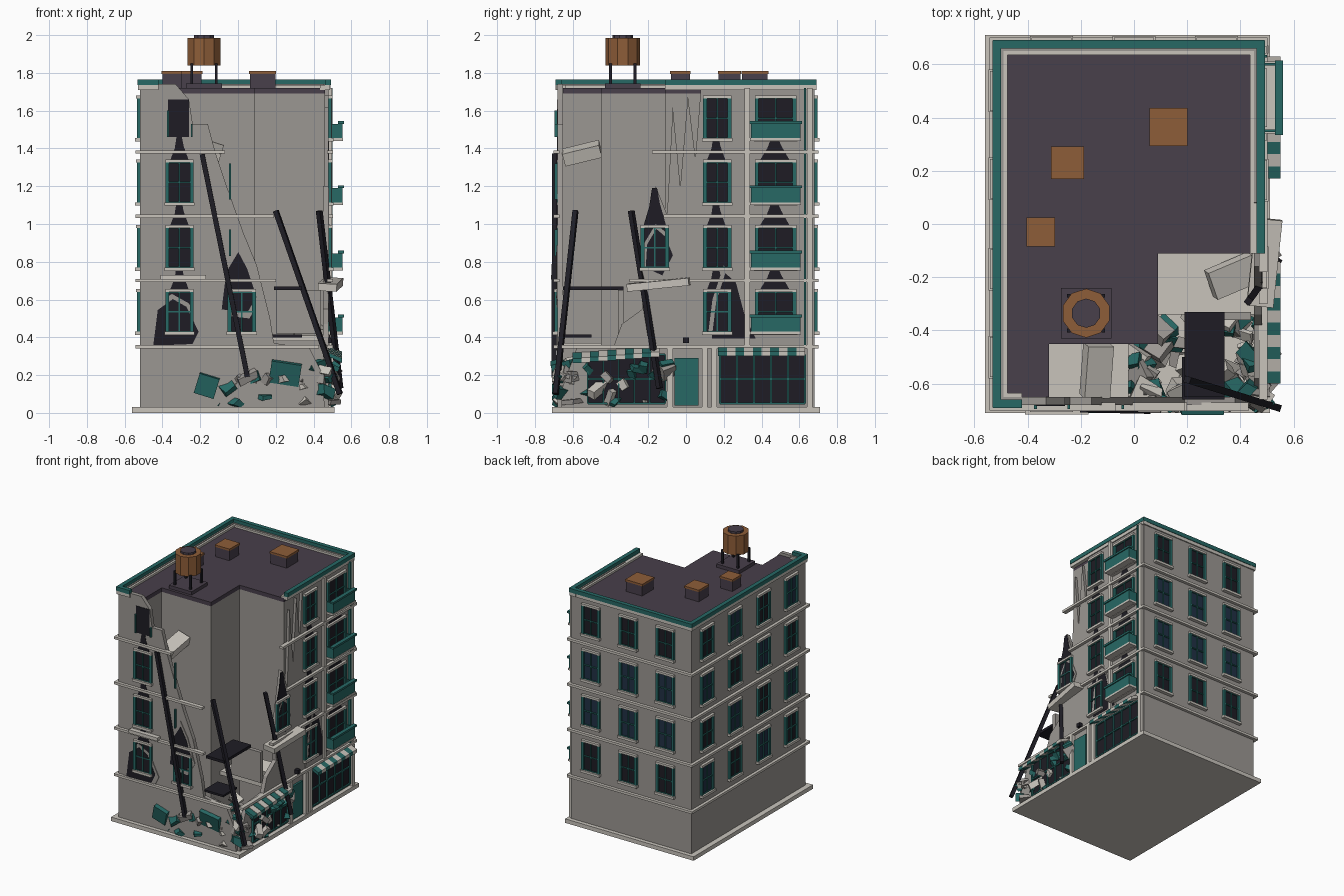
import bpy, bmesh, math, random
from mathutils import Vector, Matrix, Euler

if "Cube" in bpy.data.objects:
    bpy.data.objects.remove(bpy.data.objects["Cube"])

random.seed(4)
COL = {'wall': (.33, .31, .29), 'light': (.58, .55, .50), 'teal': (.02, .14, .13), 'dark': (.013, .012, .018),
       'roof': (.065, .05, .07), 'wood': (.27, .11, .04), 'glass': (.015, .03, .06)}
MATS = {}
for k, c in COL.items():
    MATS[k] = bpy.data.materials.new(k)
    MATS[k].diffuse_color = (*c, 1)
parts = {}


def part(name, mat):
    return parts.setdefault(name, (bmesh.new(), mat))[0]


def box(name, mat, lo, hi, rot=None):
    lo, hi = Vector(lo), Vector(hi)
    m = Matrix.Translation((lo + hi) / 2)
    if rot:
        m = m @ Euler(rot).to_matrix().to_4x4()
    d = hi - lo
    bmesh.ops.create_cube(part(name, mat), size=1, matrix=m @ Matrix.Diagonal((abs(d.x), abs(d.y), abs(d.z), 1)))


def prism(name, mat, pts, vec):
    bm = part(name, mat)
    a = [bm.verts.new(p) for p in pts]
    b = [bm.verts.new(Vector(p) + Vector(vec)) for p in pts]
    bm.faces.new(a)
    bm.faces.new(b[::-1])
    for i in range(len(a)):
        j = (i + 1) % len(a)
        bm.faces.new((a[j], a[i], b[i], b[j]))


def beam(name, mat, p, q, t):
    p, q = Vector(p), Vector(q)
    m = Matrix.Translation((p + q) / 2) @ (q - p).to_track_quat('Z', 'Y').to_matrix().to_4x4()
    bmesh.ops.create_cube(part(name, mat), size=1, matrix=m @ Matrix.Diagonal((t, t, (q - p).length, 1)))


def cyl(name, mat, x, y, z0, z1, r, n):
    bmesh.ops.create_cone(part(name, mat), cap_ends=True, segments=n, radius1=r, radius2=r, depth=z1 - z0,
                          matrix=Matrix.Translation((x, y, (z0 + z1) / 2)))


# face coordinates: a along the wall, o outwards, z up
FACE = {'front': lambda a, o, z: (a, -.68 - o, z), 'back': lambda a, o, z: (a, .68 + o, z),
        'left': lambda a, o, z: (-.52 - o, a, z), 'right': lambda a, o, z: (.48 + o, a, z)}


def fbox(name, mat, f, a0, a1, z0, z1, o0, o1):
    box(name, mat, FACE[f](a0, o0, z0), FACE[f](a1, o1, z1))


def fpoly(name, mat, f, pts, o0, o1):
    base = [Vector(FACE[f](a, o0, z)) for a, z in pts]
    prism(name, mat, base, Vector(FACE[f](0, o1, 0)) - Vector(FACE[f](0, o0, 0)))


def grid(name, f, a0, a1, z0, z1, nx, nz, o=.012, t=.008):
    for i in range(nx + 1):
        a = a0 + (a1 - a0) * i / nx
        fbox(name, 'teal', f, a - t / 2, a + t / 2, z0, z1, 0, o)
    for i in range(nz + 1):
        z = z0 + (z1 - z0) * i / nz
        fbox(name, 'teal', f, a0, a1, z - t / 2, z + t / 2, 0, o)


def window(f, a, z, w=.13, h=.21, glass='dark'):
    fbox('window_panes_' + glass, glass, f, a - w / 2, a + w / 2, z, z + h, -.002, .004)
    grid('window_frames', f, a - w / 2, a + w / 2, z, z + h, 2, 2)
    for s in (-1, 1):
        fbox('window_casings', 'teal', f, a + s * w / 2 - .01, a + s * w / 2 + .01, z, z + h, 0, .016)
    fbox('window_sills', 'light', f, a - w / 2 - .015, a + w / 2 + .015, z - .018, z, 0, .026)
    fbox('window_lintels', 'light', f, a - w / 2 - .01, a + w / 2 + .01, z + h, z + h + .016, 0, .02)


def spike(f, a, z, w=.1, h=.13):
    fpoly('broken_gaps', 'dark', f, [(a - w / 2, z), (a + w / 2, z), (a + w * .22, z + h * .6),
                                     (a + .012, z + h), (a - .015, z + h), (a - w * .25, z + h * .5)], -.002, .003)


# plinth, core with torn-out corner, roof
box('plinth', 'light', (-.56, -.71, 0), (.51, .71, .03))
notch = [(-.50, -.66), (-.32, -.66), (-.32, -.45), (.09, -.45), (.09, -.11), (.46, -.11), (.46, .66), (-.50, .66)]
prism('building_core', 'wall', [(x, y, .03) for x, y in notch], (0, 0, 1.66))
prism('roof_deck', 'roof', [(x, y, 1.69) for x, y in notch], (0, 0, .03))

# outer walls; front and right have torn edges
box('left_wall', 'wall', (-.52, -.68, .03), (-.49, .68, 1.74))
box('back_wall', 'wall', (-.52, .65, .03), (.48, .68, 1.74))
fpoly('front_wall', 'wall', 'front', [(-.52, .03), (.46, .03), (.44, .22), (.38, .34), (.19, .37), (.17, .5), (.10, .78),
      (.03, .95), (-.06, 1.2), (-.12, 1.38), (-.16, 1.53), (-.24, 1.53), (-.26, 1.66), (-.33, 1.74), (-.52, 1.74)], 0, -.03)
fpoly('right_wall', 'wall', 'right', [(.68, .03), (.68, 1.74), (.08, 1.74), (.05, 1.35), (.01, 1.68), (-.03, 1.2),
      (-.07, 1.62), (-.10, 1.05), (-.16, 1.2), (-.24, .78), (-.23, .55), (-.34, .47), (-.38, .36), (-.58, .34), (-.66, .12), (-.66, .03)], 0, -.03)

# belt courses and top cornice
for z, fe, rs in ((.35, .43, -.66), (.70, .2, -.3), (1.04, .19, -.12), (1.38, -.07, -.18)):
    for f, a0, a1 in (('left', -.7, .7), ('back', -.54, .5), ('front', -.54, fe), ('right', rs, .7)):
        fbox('belt_courses', 'light', f, a0, a1, z - .008, z + .01, -.01, .022)
for f, a0, a1 in (('left', -.69, .69), ('back', -.53, .49), ('front', -.53, -.42), ('right', -.11, .69)):
    fbox('cornice', 'teal', f, a0, a1, 1.735, 1.765, -.02, .012)
    fbox('cornice_lower', 'light', f, a0, a1, 1.71, 1.735, -.045, .008)
box('fallen_belt', 'light', (.44, -.31, .66), (.54, .02, .70), (.1, .05, -.1))
box('loose_front_belt', 'light', (-.41, -.715, .705), (-.17, -.68, .73))

# windows
rows = (.43, .77, 1.115, 1.455)
for i, z in enumerate(rows):
    for a in (-.31, 0, .31):
        window('back', a, z, glass='glass' if (i + int(a * 10)) % 3 else 'dark')
    for j, a in enumerate((-.5, -.17, .17, .5)):
        window('left', a, z, glass='glass' if (i + j) % 2 else 'dark')
    if i < 3:
        window('front', -.31, z)
        spike('front', -.31, z + .22)
        spike('right', .16, z + .22)
        spike('right', .47, z + .22, .16)
    window('right', .165, z)
    window('right', .475, z, .2)
    # balconies
    fbox('balcony_floors', 'light', 'right', .34, .61, z - .015, z, 0, .075)
    fbox('balcony_panels', 'teal', 'right', .345, .605, z, z + .075, .062, .072)
    for a in (.345, .595):
        fbox('balcony_panels', 'teal', 'right', a, a + .01, z, z + .075, 0, .07)
    fbox('balcony_rails', 'teal', 'right', .335, .615, z + .075, z + .09, .05, .08)
fbox('broken_gaps', 'dark', 'front', -.37, -.26, 1.46, 1.66, -.002, .004)
fbox('loose_frames', 'teal', 'front', -.375, -.365, 1.46, 1.6, 0, .015)
fbox('loose_frames', 'teal', 'front', -.25, -.24, 1.46, 1.53, 0, .015)
window('front', .02, .43)
window('right', -.165, .77)
spike('right', -.165, .99, .12, .2)
for z0, z1 in ((.83, .97), (1.13, 1.32)):
    fbox('loose_frames', 'teal', 'front', -.047, -.037, z0, z1, 0, .015)

# blown holes with pale torn rims
for f, pts in (('front', [(-.48, .33), (-.22, .34), (-.18, .42), (-.26, .58), (-.35, .63), (-.45, .56)]),
               ('front', [(-.11, .52), (.06, .5), (.12, .6), (.06, .78), (0, .89), (-.08, .76)]),
               ('right', [(.11, .36), (.40, .36), (.33, .5), (.27, .72), (.2, .78), (.14, .6)]),
               ('right', [(-.23, .75), (-.12, .7), (-.05, .83), (-.1, .95), (-.16, 1.0), (-.22, .9)])):
    fpoly('torn_rims', 'wall', f, pts, -.004, .005)
    cx, cz = (sum(p[i] for p in pts) / len(pts) for i in (0, 1))
    fpoly('blast_holes', 'dark', f, [(cx + (a - cx) * .8, cz + (z - cz) * .82) for a, z in pts], 0, .007)

# pilasters and downpipe on the right wall
for a in (.325, .655):
    fbox('pilasters', 'light', 'right', a - .014, a + .014, .36, 1.72, 0, .018)
fbox('downpipe', 'teal', 'right', .625, .635, .36, 1.72, 0, .02)

# shopfronts, door, awnings
for a0, a1 in ((.18, .63), (-.52, -.11)):
    fbox('shop_glass', 'dark', 'right', a0, a1, .05, .31, -.002, .006)
    grid('shop_mullions', 'right', a0, a1, .05, .31, 5, 2, .016, .01)
for a in (.1, .15, .655, -.085):
    fbox('shop_pilasters', 'light', 'right', a - .015, a + .015, .03, .34, 0, .025)
fbox('shop_door', 'teal', 'right', -.06, .065, .04, .29, 0, .015)
fbox('door_lamp', 'dark', 'right', -.015, .015, .37, .4, 0, .03)
for start, drop in ((.17, 0), (-.6, .012)):
    for i in range(10):
        a = start + i * .046
        n, m = (('awning_teal', 'teal'), ('awning_white', 'light'))[i % 2]
        d = drop * (10 - i) * .3
        prism(n, m, [(.48, a, .355 - d), (.55, a, .325 - d), (.55, a, .30 - d), (.48, a, .335 - d)], (0, .046, 0))

# exposed floors in the torn corner
box('exposed_floor', 'light', (.09, -.34, .38), (.46, -.11, .41))
box('exposed_floor', 'wall', (-.32, -.66, .34), (-.02, -.45, .37))
box('hanging_floor', 'dark', (.19, -.65, .65), (.34, -.33, .67))
box('hanging_floor', 'dark', (.18, -.66, .40), (.34, -.5, .415))
box('hanging_wall', 'wall', (.2, -.36, .42), (.44, -.33, .65))
box('hanging_slab', 'light', (-.19, -.65, 1.34), (-.09, -.45, 1.41), (.25, .3, 0))

# bent steel girders
beam('girders', 'dark', (-.19, -.695, 1.37), (.05, -.70, .19), .026)
beam('girders', 'dark', (.2, -.585, 1.07), (.54, -.69, .1), .026)
beam('girders', 'dark', (.43, -.29, 1.07), (.54, -.14, .13), .026)

# rubble heap: random irregular chunks and plates
for i in range(105):
    k = random.random()
    if k < .42:
        x, y = random.uniform(-.18, .5), random.uniform(-.68, -.6)
    elif k < .75:
        x, y = random.uniform(.4, .51), random.uniform(-.66, -.08)
    else:
        x, y = random.uniform(.0, .45), random.uniform(-.6, -.25)
    z = random.uniform(.05, .12 + .13 * min(1, max(.1, (x + .25) / .4)))
    n, m = random.choice((('rubble_teal', 'teal'), ('rubble_pale', 'light'), ('rubble_grey', 'wall')))
    s = Vector((random.uniform(.05, .12), random.uniform(.04, .1), random.uniform(.02, .06)))
    rot = Euler([random.uniform(-.9, .9) for _ in range(3)]).to_matrix().to_4x4()
    vs = bmesh.ops.create_cube(part(n, m), size=1)['verts']
    for v in vs:
        p = Vector([c * e * random.uniform(.75, 1.1) for c, e in zip(v.co, s)])
        v.co = rot @ p + Vector((x, y, z))
        v.co = (min(v.co.x, .555), max(v.co.y, -.71), max(v.co.z, .03))
box('rubble_teal', 'teal', (.17, -.70, .15), (.33, -.67, .27), (.3, .15, 0))
box('rubble_teal', 'teal', (-.22, -.70, .09), (-.11, -.66, .2), (.2, .3, 0))
box('rubble_pale', 'light', (.28, -.25, .41), (.46, -.14, .47), (.3, .2, .4))

# roof hatches
for x, y, w in ((-.35, -.03, .1), (-.25, .23, .115), (.13, .365, .135)):
    box('hatch_boxes', 'roof', (x - w / 2, y - w / 2, 1.72), (x + w / 2, y + w / 2, 1.795))
    box('hatch_lids', 'wood', (x - w / 2 - .004, y - w / 2 - .004, 1.795), (x + w / 2 + .004, y + w / 2 + .004, 1.81))

# water tank on legs
tx, ty = -.18, -.335
box('tank_base', 'roof', (tx - .095, ty - .095, 1.72), (tx + .095, ty + .095, 1.745))
for sx in (-1, 1):
    for sy in (-1, 1):
        beam('tank_legs', 'dark', (tx + sx * .065, ty + sy * .065, 1.74), (tx + sx * .065, ty + sy * .065, 1.85), .014)
cyl('tank_barrel', 'wood', tx, ty, 1.84, 1.985, .092, 10)
cyl('tank_cap', 'roof', tx, ty, 1.985, 2.0, .055, 10)

# turn every collected part into an object
for name, (bm, mat) in parts.items():
    bmesh.ops.recalc_face_normals(bm, faces=bm.faces)
    me = bpy.data.meshes.new(name)
    bm.to_mesh(me)
    bm.free()
    me.materials.append(MATS[mat])
    bpy.context.collection.objects.link(bpy.data.objects.new(name, me))

for m in bpy.data.materials:
    if m.users and not m.is_grease_pencil:
        m.use_nodes = True
        m.node_tree.nodes["Principled BSDF"].inputs["Base Color"].default_value = m.diffuse_color
